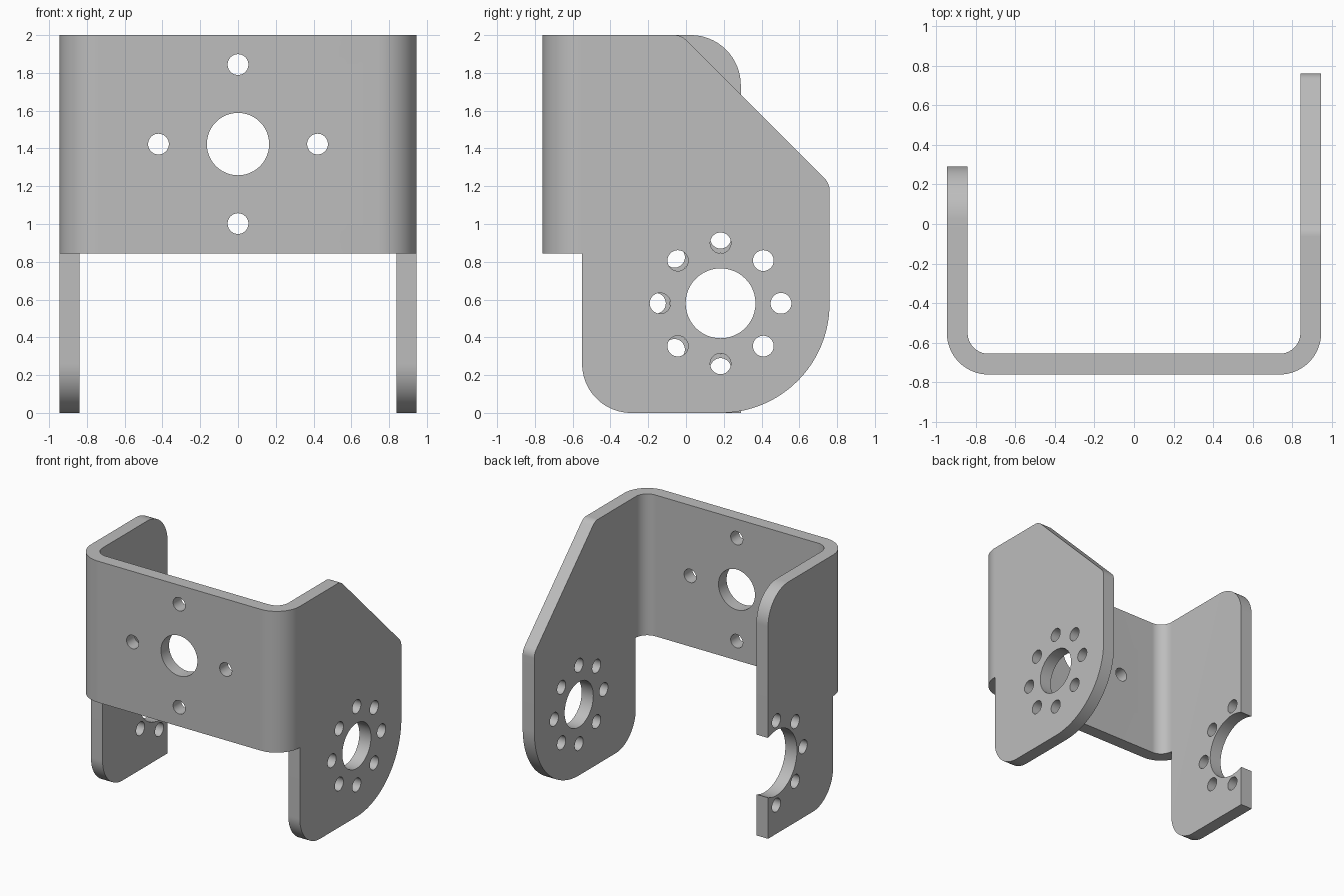
import bpy, bmesh, math
from mathutils import Vector, Matrix

if "Cube" in bpy.data.objects:
    bpy.data.objects.remove(bpy.data.objects["Cube"], do_unlink=True)

grey = bpy.data.materials.new("plain grey")
grey.use_nodes = True
GREY = (0.51, 0.51, 0.51, 1)
grey.diffuse_color = GREY
grey.node_tree.nodes["Principled BSDF"].inputs["Base Color"].default_value = GREY

HALF, THICK = 0.945, 0.105      # half width and sheet thickness
TOP, STEP = 2.0, 0.845          # top edge and lower edge of the front panel
FRONT, BEND = -0.76, -0.55      # front face and start of the side plates
HUB = (0.183, 0.58)             # y, z of the side hole pattern


def rounded(corners, steps=20):
    """Closed outline with each (u, v, radius) corner rounded by an arc."""
    points = []
    for i, (u, v, r) in enumerate(corners):
        p = Vector((u, v))
        if r == 0:
            points.append(p)
            continue
        a = (Vector(corners[i - 1][:2]) - p).normalized()
        b = (Vector(corners[(i + 1) % len(corners)][:2]) - p).normalized()
        half = a.angle(b) / 2
        centre = p + (a + b).normalized() * r / math.sin(half)
        start = p + a * r / math.tan(half) - centre
        sweep = start.angle_signed(p + b * r / math.tan(half) - centre)
        for k in range(steps + 1):
            points.append(centre + Matrix.Rotation(-sweep * k / steps, 2) @ start)
    return points


def add_object(name, bm):
    bmesh.ops.recalc_face_normals(bm, faces=bm.faces)
    mesh = bpy.data.meshes.new(name)
    bm.to_mesh(mesh)
    bm.free()
    mesh.materials.append(grey)
    ob = bpy.data.objects.new(name, mesh)
    bpy.context.collection.objects.link(ob)
    return ob


def prism(name, outline, place, depth):
    """Extrude a flat outline; place maps (u, v) to a 3D point."""
    bm = bmesh.new()
    face = bm.faces.new([bm.verts.new(place(p)) for p in outline])
    new = bmesh.ops.extrude_face_region(bm, geom=[face])["geom"]
    bmesh.ops.translate(bm, vec=depth,
                        verts=[g for g in new if isinstance(g, bmesh.types.BMVert)])
    return add_object(name, bm)


def boolean(target, tool, operation):
    tool.hide_render = True
    bpy.context.view_layer.objects.active = target
    mod = target.modifiers.new(operation.lower(), "BOOLEAN")
    mod.operation, mod.object, mod.solver = operation, tool, "EXACT"
    bpy.ops.object.modifier_apply(modifier=mod.name)
    bpy.data.objects.remove(tool, do_unlink=True)


# Bent sheet: U-shaped plan, taller than needed and trimmed afterwards
inner = HALF - THICK
plan = rounded([(-HALF, 1, 0), (-HALF, FRONT, 0.21), (HALF, FRONT, 0.21), (HALF, 1, 0),
                (inner, 1, 0), (inner, FRONT + THICK, 0.105),
                (-inner, FRONT + THICK, 0.105), (-inner, 1, 0)])
bracket = prism("bent_bracket", plan, lambda p: (p.x, p.y, -0.1), (0, 0, 2.2))

# Side silhouettes: long chamfered plate and short plate
panel_edge = [(-1, TOP, 0), (-1, STEP, 0), (BEND, STEP, 0), (BEND, 0, 0.26)]
long_side = rounded(panel_edge + [(0.76, 0, 0.577), (0.76, 1.215, 0.09), (-0.025, TOP, 0.09)], 32)
short_side = rounded(panel_edge + [(0.29, 0, 0), (0.29, TOP, 0.265)], 32)
trim = prism("long_trim", long_side, lambda p: (-0.2, p.x, p.y), (1.4, 0, 0))
short_trim = prism("short_trim", short_side, lambda p: (-1.2, p.x, p.y), (1.3, 0, 0))
boolean(trim, short_trim, "UNION")
boolean(bracket, trim, "INTERSECT")

# Drilled holes, all made as one cutter
holes = bmesh.new()


def drill(centre, radius, axis):
    turn = Matrix.Rotation(math.pi / 2, 4, axis)
    bmesh.ops.create_cone(holes, cap_ends=True, segments=48, radius1=radius, radius2=radius,
                          depth=0.4, matrix=Matrix.Translation(centre) @ turn)


def ring(centre, axis, u, v, radius, count):
    for k in range(count):
        t = 2 * math.pi * k / count
        drill(Vector(centre) + radius * (math.cos(t) * Vector(u) + math.sin(t) * Vector(v)),
              0.055, axis)


panel_centre = (0, FRONT, 1.423)
drill(panel_centre, 0.165, "X")
ring(panel_centre, "X", (1, 0, 0), (0, 0, 1), 0.421, 4)
for x, bore, spread in ((0.9, 0.185, 0.32), (-0.9, 0.267, 0.345)):
    drill((x, *HUB), bore, "Y")
    ring((x, *HUB), "Y", (0, 1, 0), (0, 0, 1), spread, 8)
boolean(bracket, add_object("hole_cutter", holes), "DIFFERENCE")

bpy.ops.object.select_all(action="DESELECT")
bracket.select_set(True)
bpy.context.view_layer.objects.active = bracket
bpy.ops.object.shade_smooth_by_angle(angle=math.radians(30))
